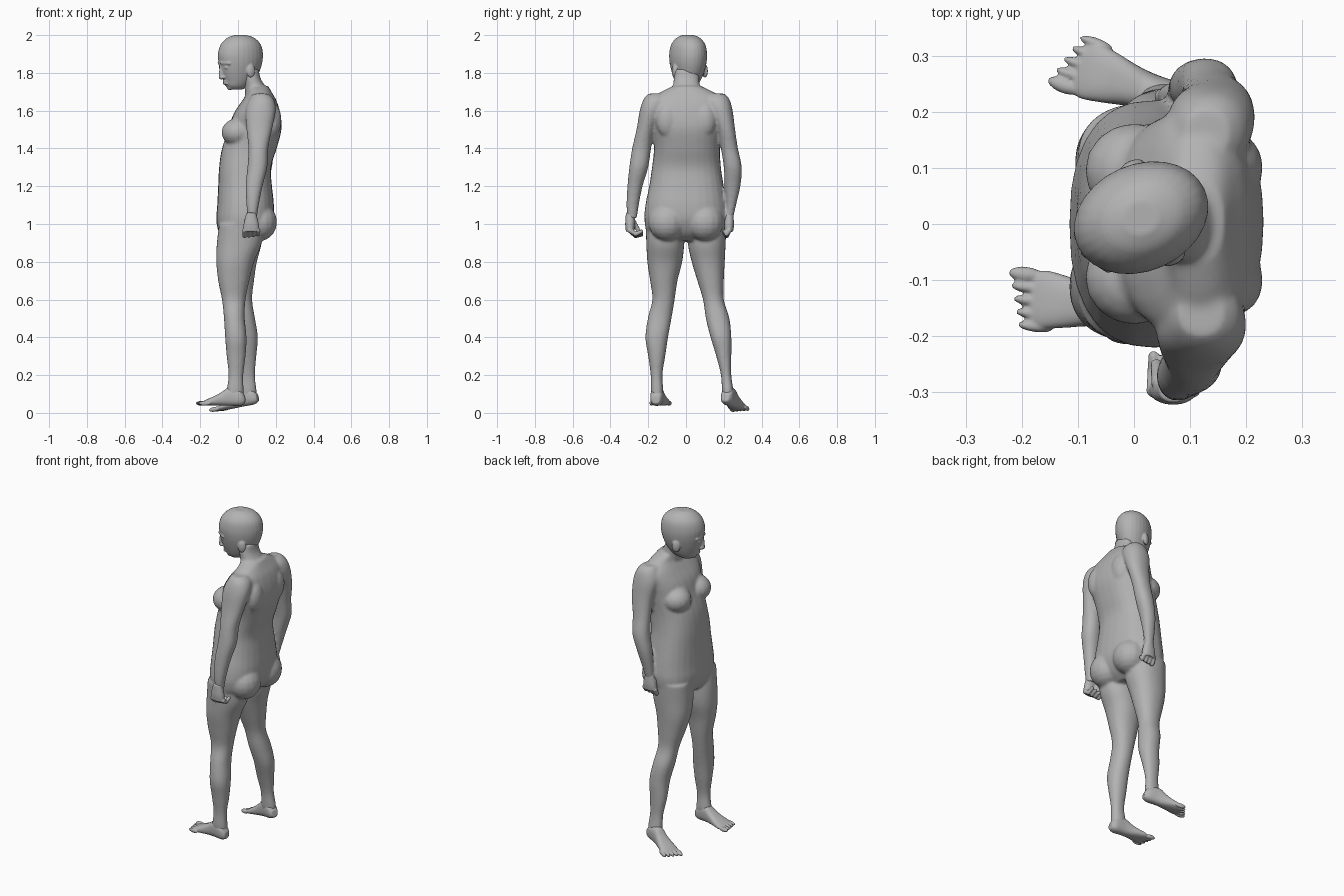
import bpy
import bmesh
from math import sin, cos, pi, radians, copysign
from mathutils import Matrix, Vector

old = bpy.data.objects.get("Cube")
if old:
    bpy.data.objects.remove(old, do_unlink=True)

skin_grey = bpy.data.materials.new("skin_grey")
skin_grey.use_nodes = True
tone = (0.45, 0.45, 0.45, 1)
skin_grey.diffuse_color = tone
skin_grey.node_tree.nodes["Principled BSDF"].inputs["Base Color"].default_value = tone

IDENTITY = Matrix.Identity(4)


def spline(a, b, c, d, t):
    """Smooth value between b and c."""
    return b + t * ((c - a) / 2 + t * ((a - 2.5 * b + 2 * c - d / 2) + t * (1.5 * (b - c) + (d - a) / 2)))


def refine(rings, steps=4):
    """Insert smoothly interpolated rings between the given ones."""
    result = []
    last = len(rings) - 1
    for i in range(last):
        quad = [rings[max(i - 1, 0)], rings[i], rings[i + 1], rings[min(i + 2, last)]]
        for s in range(steps):
            result.append([spline(*values, s / steps) for values in zip(*quad)])
    result.append(rings[last])
    return result


def loft(bm, rings, frame=IDENTITY, power=2.2, sides=28):
    """Closed tube through oval rings given as (x_min, x_max, y_min, y_max, z)."""
    loops = []
    for x_min, x_max, y_min, y_max, z in refine(rings):
        loop = []
        for k in range(sides):
            angle = 2 * pi * k / sides
            c, s = cos(angle), sin(angle)
            px = copysign(abs(c) ** (2 / power), c)
            py = copysign(abs(s) ** (2 / power), s)
            point = Vector(((x_min + x_max + px * (x_max - x_min)) / 2,
                            (y_min + y_max + py * (y_max - y_min)) / 2, z))
            loop.append(bm.verts.new(frame @ point))
        loops.append(loop)
    for lower, upper in zip(loops, loops[1:]):
        for k in range(sides):
            n = (k + 1) % sides
            bm.faces.new((lower[k], lower[n], upper[n], upper[k]))
    bm.faces.new(loops[0])
    bm.faces.new(loops[-1])


def ball(bm, centre, radii, frame=IDENTITY):
    scale = Matrix.Diagonal((*radii, 1))
    bmesh.ops.create_uvsphere(bm, u_segments=16, v_segments=10, radius=1,
                              matrix=frame @ Matrix.Translation(centre) @ scale)


def beads(bm, start, end, r_start, r_end, frame=IDENTITY, count=7):
    """Tapered rounded rod made from a row of overlapping balls."""
    for i in range(count):
        t = i / (count - 1)
        radius = r_start + (r_end - r_start) * t
        ball(bm, Vector(start).lerp(Vector(end), t), (radius,) * 3, frame)


def finish(name, bm, voxel, smoothing):
    """Fuse the overlapping volumes into one smooth skin."""
    bmesh.ops.recalc_face_normals(bm, faces=bm.faces)
    mesh = bpy.data.meshes.new(name)
    bm.to_mesh(mesh)
    bm.free()
    mesh.materials.append(skin_grey)
    obj = bpy.data.objects.new(name, mesh)
    bpy.context.collection.objects.link(obj)
    fuse = obj.modifiers.new("fuse", "REMESH")
    fuse.mode = "VOXEL"
    fuse.voxel_size = voxel
    fuse.use_smooth_shade = True
    relax = obj.modifiers.new("relax", "SMOOTH")
    relax.factor = 0.5
    relax.iterations = smoothing
    return obj


# Torso, from crotch to neck base
body = bmesh.new()
loft(body, [(-.07, .10, -.12, .12, .91), (-.10, .15, -.2, .2, .95),
            (-.115, .185, -.22, .22, 1.02), (-.11, .19, -.215, .215, 1.1),
            (-.105, .18, -.195, .2, 1.2), (-.1, .175, -.18, .185, 1.3),
            (-.085, .205, -.17, .18, 1.4), (-.05, .23, -.18, .19, 1.5),
            (-.025, .225, -.2, .2, 1.58), (.02, .205, -.2, .205, 1.65),
            (.05, .18, -.14, .15, 1.695), (.05, .16, -.07, .08, 1.73)], power=2.4)

# Neck
loft(body, [(.04, .18, -.09, .095, 1.66), (.035, .15, -.07, .075, 1.72),
            (.03, .12, -.065, .07, 1.77), (.03, .11, -.06, .07, 1.82)])

# Breasts, buttocks and shoulder blades
for side in (-1, 1):
    ball(body, (0, side * .095, 1.485), (.088, .085, .075))
    ball(body, (.115, side * .1, 1.01), (.092, .1, .1))
    ball(body, (.185, side * .1, 1.55), (.045, .06, .09))

# Legs
loft(body, [(-.1, .12, -.215, -.02, 1), (-.112, .125, -.21, -.01, .9),
            (-.115, .085, -.205, -.02, .8), (-.105, .06, -.19, -.045, .7),
            (-.085, .04, -.178, -.06, .6), (-.075, .035, -.2, -.075, .51),
            (-.068, .045, -.215, -.095, .4), (-.06, .04, -.2, -.11, .3),
            (-.05, .028, -.187, -.125, .2), (-.06, .03, -.187, -.12, .12),
            (-.06, .03, -.18, -.125, .07)])
loft(body, [(-.1, .12, .02, .215, 1), (-.105, .125, .01, .21, .9),
            (-.1, .1, .03, .205, .8), (-.075, .085, .06, .2, .7),
            (-.045, .075, .09, .2, .6), (-.03, .09, .105, .23, .5),
            (-.01, .105, .13, .24, .4), (-.005, .097, .16, .24, .3),
            (.01, .09, .185, .24, .2), (.01, .098, .19, .25, .12),
            (.015, .095, .195, .245, .08)])

# Arms
loft(body, [(.08, .16, -.2, -.12, 1.69), (.06, .19, -.225, -.1, 1.66),
            (.04, .2, -.245, -.12, 1.6), (.045, .18, -.262, -.165, 1.5),
            (.055, .16, -.285, -.185, 1.4), (.05, .155, -.3, -.2, 1.3),
            (.04, .13, -.31, -.23, 1.2), (.045, .11, -.315, -.25, 1.1),
            (.05, .1, -.31, -.26, 1.03)])
loft(body, [(.09, .17, .12, .205, 1.69), (.07, .2, .1, .23, 1.66),
            (.06, .215, .12, .247, 1.6), (.08, .21, .165, .26, 1.5),
            (.085, .19, .185, .275, 1.4), (.08, .18, .2, .295, 1.3),
            (.065, .15, .205, .288, 1.2), (.06, .125, .213, .265, 1.1),
            (.06, .11, .205, .25, 1.03)])
finish("body", body, .008, 6)

# Head, turned a little to its left; local x points out of the face
head = bmesh.new()
turn = Matrix.Translation((.01, .01, 0)) @ Matrix.Rotation(radians(204), 4, "Z")
loft(head, [(-.01, .055, -.03, .03, 1.712), (-.05, .078, -.05, .05, 1.73),
            (-.08, .09, -.066, .066, 1.76), (-.105, .105, -.08, .08, 1.8),
            (-.122, .116, -.092, .092, 1.85), (-.127, .121, -.095, .095, 1.9),
            (-.115, .105, -.086, .086, 1.95), (-.08, .07, -.06, .06, 1.985),
            (-.035, .03, -.03, .03, 2)], turn, power=2)
beads(head, (.109, 0, 1.835), (.108, 0, 1.778), .009, .014, turn)
for side in (-1, 1):
    ball(head, (.1, side * .012, 1.776), (.012, .009, .008), turn)
    beads(head, (.112, side * .015, 1.853), (.088, side * .06, 1.85), .01, .008, turn)
    ball(head, (.093, side * .036, 1.828), (.012, .015, .009), turn)
    ball(head, (-.025, side * .088, 1.81), (.024, .013, .036), turn)
for height in (1.756, 1.743):
    ball(head, (.082, 0, height), (.014, .024, .006), turn)
ball(head, (.057, 0, 1.722), (.017, .022, .013), turn)
finish("head", head, .0045, 3)


def make_hand(name, x, y, inward, curl):
    """Loosely closed hand; inward is the y direction towards the body."""
    bm = bmesh.new()
    loft(bm, [(x - .025, x + .025, y - .022, y + .022, 1.06),
              (x - .04, x + .04, y - .026, y + .026, 1),
              (x - .044, x + .042, y - .022, y + .022, .96)])
    for i in range(4):
        fx = x - .035 + i * .0235
        knuckle = (fx, y, .965)
        bend = (fx, y + inward * curl * .5, .937 + i * .003)
        tip = (fx, y + inward * curl, .943 + i * .006)
        beads(bm, knuckle, bend, .0135, .012, count=5)
        beads(bm, bend, tip, .012, .01, count=5)
    beads(bm, (x - .025, y + inward * .015, 1.015), (x - .03, y + inward * .045, .965), .015, .011)
    finish(name, bm, .004, 2)


make_hand("left_hand", .07, -.296, 1, .06)
make_hand("right_hand", .085, .228, -1, .025)


def make_foot(name, heel, toe, inner):
    """Bare foot from heel to toe; local x is up and local z runs forward."""
    forward = (Vector(toe) - Vector(heel)).normalized()
    across = forward.cross(Vector((0, 0, 1))).normalized()
    up = across.cross(forward)
    frame = Matrix.Translation(heel) @ Matrix((up, across, forward)).transposed().to_4x4()
    bm = bmesh.new()
    loft(bm, [(.012, .05, -.02, .02, 0), (0, .085, -.033, .033, .025),
              (0, .1, -.034, .034, .08), (0, .075, -.038, .038, .12),
              (0, .052, -.046, .046, .16), (0, .035, -.052, .052, .2),
              (.002, .024, -.046, .046, .222)], frame, power=2.5)
    for i in range(5):
        width = .014 if i == 0 else .0095
        ball(bm, (.013, inner * (.04 - i * .0225), .236 - i * .007),
             (.013, width, .032), frame)
    finish(name, bm, .004, 2)


make_foot("left_foot", (.037, -.16, .038), (-.235, -.125, .038), 1)
make_foot("right_foot", (.11, .205, .05), (-.14, .295, 0), -1)
